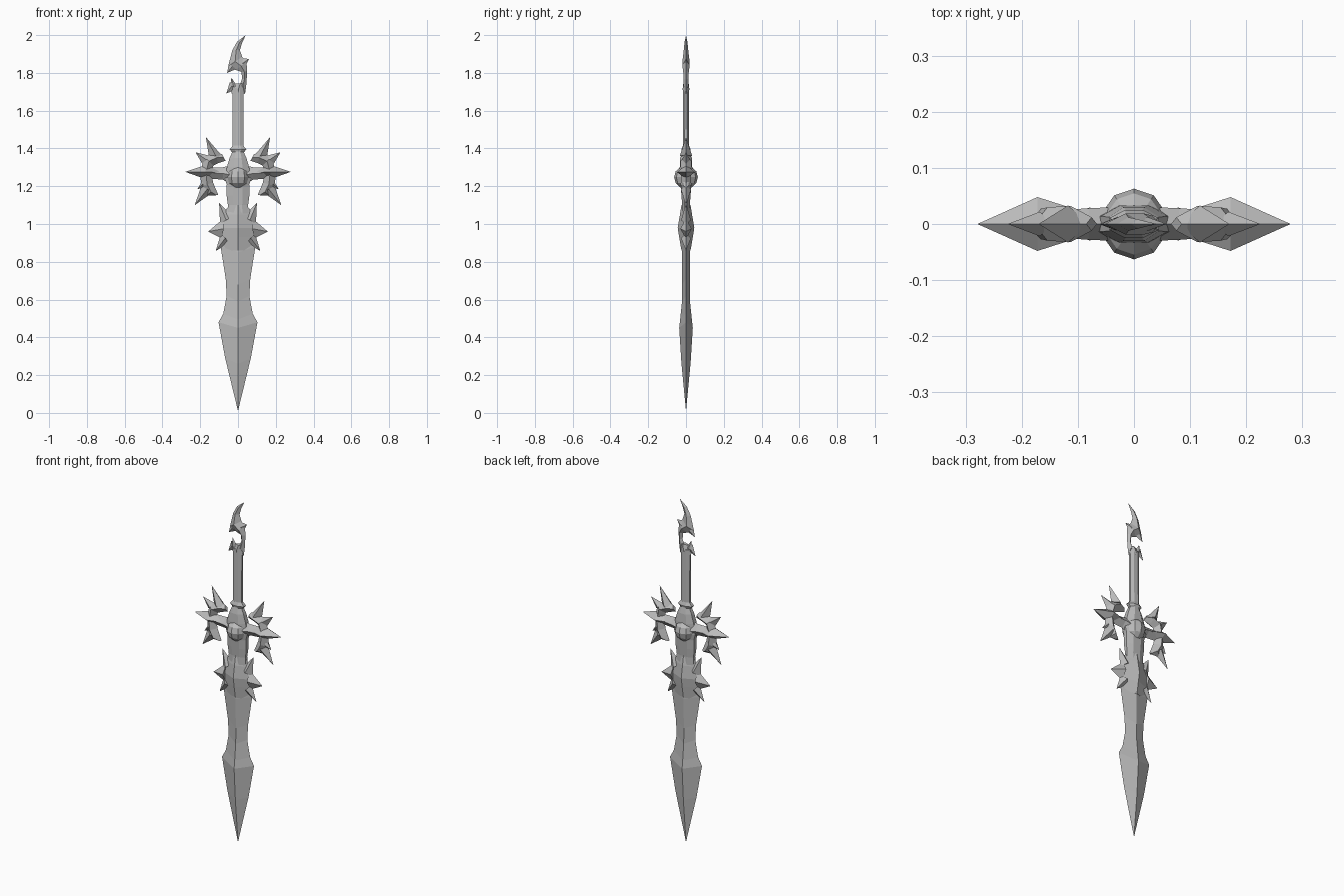
import bpy, bmesh
from mathutils import Vector

cube = bpy.data.objects.get("Cube")
if cube:
    bpy.data.objects.remove(cube)

steel = bpy.data.materials.new("grey_steel")
steel.use_nodes = True
GREY = (0.5, 0.5, 0.5, 1)
steel.diffuse_color = GREY
steel.node_tree.nodes["Principled BSDF"].inputs["Base Color"].default_value = GREY


def finish(name, bm):
    bmesh.ops.remove_doubles(bm, verts=bm.verts, dist=0.0003)
    bmesh.ops.recalc_face_normals(bm, faces=bm.faces)
    mesh = bpy.data.meshes.new(name)
    bm.to_mesh(mesh)
    bm.free()
    mesh.materials.append(steel)
    obj = bpy.data.objects.new(name, mesh)
    bpy.context.collection.objects.link(obj)
    return obj


def ridged(name, stations, side=1, drop=0):
    """Diamond-section loft; station = (xa, za, xb, zb, half thickness)."""
    bm = bmesh.new()
    rings = []
    for xa, za, xb, zb, t in stations:
        a, b = Vector((side * xa, 0, za)), Vector((side * xb, 0, zb))
        m = (a + b) / 2 - Vector((0, 0, drop if t > 0 else 0))
        y = Vector((0, t, 0))
        rings.append([bm.verts.new(p) for p in (a, m - y, b, m + y)])
    for r, s in zip(rings, rings[1:]):
        for i in range(4):
            j = (i + 1) % 4
            bm.faces.new((r[i], r[j], s[j], s[i]))
    bm.faces.new(rings[0])
    bm.faces.new(rings[-1])
    return finish(name, bm)


def upright(name, rows, drop=0):
    """Symmetric part from rows of (height, half width, half thickness)."""
    return ridged(name, [(-w, z, w, z, t) for z, w, t in rows], drop=drop)


def spike(name, a, b, tip, t, side=1):
    ridged(name, [(*a, *b, t), (*tip, *tip, 0)], side)


def prism(name, rows, sides=8):
    """Faceted round-section column from rows of (height, rx, ry)."""
    import math
    bm = bmesh.new()
    rings = [[bm.verts.new((rx * math.cos(math.tau * (i + .5) / sides),
                            ry * math.sin(math.tau * (i + .5) / sides), z))
              for i in range(sides)] for z, rx, ry in rows]
    for r, s in zip(rings, rings[1:]):
        for i in range(sides):
            j = (i + 1) % sides
            bm.faces.new((r[i], r[j], s[j], s[i]))
    bm.faces.new(rings[0])
    bm.faces.new(rings[-1])
    return finish(name, bm)


# Blade
upright("blade", [(.01, 0, 0), (.29, .068, .024), (.48, .103, .036), (.525, .078, .031),
                  (.62, .06, .021), (.71, .065, .02), (.88, .092, .022), (.95, .08, .02)],
        drop=.03)

# Faceted collar above the blade, and the neck
upright("blade_collar", [(.86, .08, .024), (.93, .095, .036), (.98, .1, .044),
                         (1.05, .085, .032), (1.1, .045, .024)])
prism("neck", [(1.05, .06, .024), (1.1, .058, .022), (1.15, .065, .026),
               (1.2, .065, .03), (1.25, .06, .03)])

# Hub behind the orb, tapering up to the grip
prism("hub", [(1.18, .055, .028), (1.24, .075, .036), (1.3, .064, .036),
              (1.35, .048, .032), (1.395, .026, .02)])

# Orb
bm = bmesh.new()
bmesh.ops.create_uvsphere(bm, u_segments=10, v_segments=6, radius=1)
bmesh.ops.scale(bm, vec=(.06, .063, .062), verts=bm.verts)
bmesh.ops.translate(bm, vec=(0, 0, 1.248), verts=bm.verts)
finish("orb", bm)

# Mirrored parts
for side, word in ((1, "left"), (-1, "right")):
    # Collar spikes
    spike(word + "_collar_lower_spike", (.045, .9), (.09, .95), (.118, .857), .026, side)
    spike(word + "_collar_side_spike", (.08, .92), (.075, 1.03), (.158, .96), .03, side)
    spike(word + "_collar_upper_spike", (.03, 1.04), (.095, 1.0), (.1, 1.112), .026, side)
    # Arm joining the hub to the wing
    ridged(word + "_arm", [(.04, 1.21, .04, 1.31, .03), (.08, 1.235, .08, 1.3, .028),
                           (.15, 1.24, .15, 1.3, .024)], side)
    # Wing crescent
    ridged(word + "_wing", [(.066, 1.335, .085, 1.37, .012), (.105, 1.322, .12, 1.38, .032),
                            (.13, 1.31, .178, 1.355, .03), (.14, 1.27, .2, 1.275, .026),
                            (.132, 1.22, .195, 1.2, .028), (.12, 1.19, .165, 1.15, .026),
                            (.105, 1.155, .125, 1.15, .008)], side)
    # Wing spikes
    spike(word + "_wing_top_spike", (.08, 1.355), (.155, 1.365), (.17, 1.46), .033, side)
    spike(word + "_wing_upper_barb", (.145, 1.36), (.19, 1.32), (.225, 1.38), .022, side)
    spike(word + "_wing_lower_barb", (.185, 1.235), (.185, 1.19), (.215, 1.185), .02, side)
    spike(word + "_wing_bottom_spike", (.13, 1.17), (.195, 1.2), (.229, 1.1), .028, side)
    ridged(word + "_wing_side_spike", [(.085, 1.27, .085, 1.275, .02),
                                       (.172, 1.238, .172, 1.312, .048),
                                       (.279, 1.276, .279, 1.276, 0)], side)

# Grip with a flared collar
prism("grip", [(1.38, .031, .018), (1.72, .031, .016)])
prism("grip_collar", [(1.375, .03, .02), (1.395, .048, .026), (1.415, .03, .018)])

# Pommel claw
ridged("pommel_base", [(-.033, 1.69, .035, 1.69, .014), (-.036, 1.715, .04, 1.715, .018),
                       (-.02, 1.745, .044, 1.745, .014)])
spike("pommel_left_barb", (-.04, 1.72), (-.005, 1.73), (-.035, 1.775), .014)
spike("pommel_low_barb", (-.042, 1.755), (-.02, 1.71), (-.062, 1.69), .012)
spike("pommel_right_barb", (.01, 1.73), (.045, 1.745), (.037, 1.685), .012)
ridged("pommel_hook", [(.008, 1.73, .042, 1.725, .014), (.022, 1.77, .046, 1.765, .012),
                       (.018, 1.805, .048, 1.81, .015), (-.012, 1.815, .045, 1.86, .019),
                       (-.052, 1.835, .022, 1.885, .019), (-.03, 1.92, .01, 1.92, .012),
                       (-.005, 1.965, .021, 1.957, .008), (.041, 2, .041, 2, 0)])
spike("pommel_front_barb", (-.01, 1.82), (-.048, 1.85), (-.058, 1.8), .013)
spike("pommel_back_barb", (.03, 1.82), (.015, 1.88), (.058, 1.873), .013)
